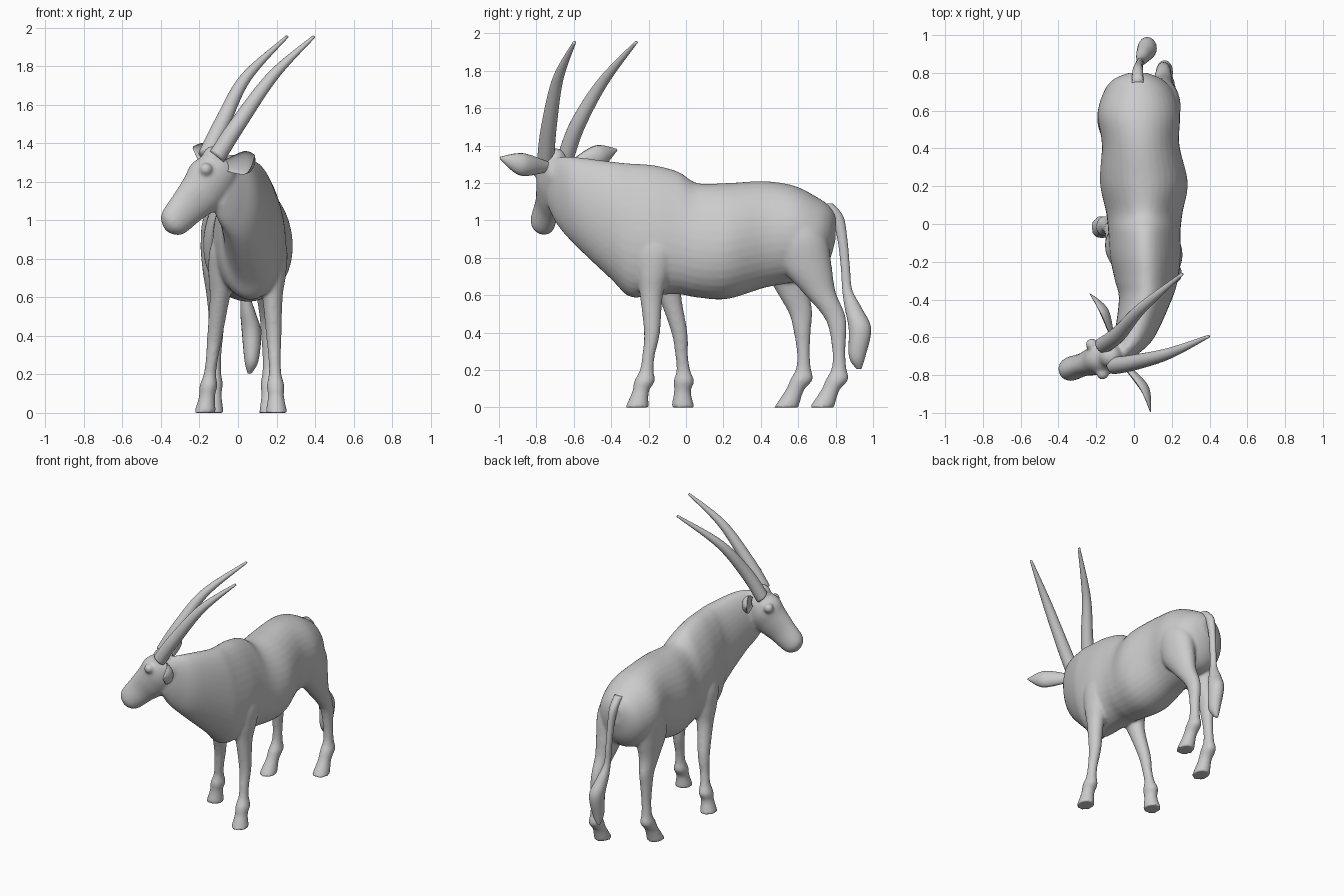
import bpy, bmesh, math
from mathutils import Vector

X, Y, Z = Vector((1, 0, 0)), Vector((0, 1, 0)), Vector((0, 0, 1))


def smooth_path(st, steps):
    """Catmull-Rom interpolation of station tuples."""
    out = []
    for i in range(len(st) - 1):
        p0, p1, p2, p3 = st[max(i - 1, 0)], st[i], st[i + 1], st[min(i + 2, len(st) - 1)]
        for k in range(steps):
            t = k / steps
            out.append([0.5 * (2 * b + (c - a) * t + (2 * a - 5 * b + 4 * c - d) * t * t
                               + (3 * b - a - 3 * c + d) * t ** 3)
                        for a, b, c, d in zip(p0, p1, p2, p3)])
    out.append(list(st[-1]))
    return out


def loft(bm, stations, a, b, seg=24, steps=6, cup=False):
    """Closed tube through stations (x, y, z, radius_a, radius_b, egg)."""
    rings = []
    for s in smooth_path(stations, steps):
        c, egg = Vector(s[:3]), (s[5] if len(s) > 5 else 0)
        ra, rb = max(s[3], 0.002), max(s[4], 0.002)
        ring = []
        for k in range(seg):
            co, si = math.cos(math.tau * k / seg), math.sin(math.tau * k / seg)
            depth = -0.45 * si if cup and si > 0 else si
            ring.append(bm.verts.new(c + a * ra * co * (1 - egg * si) + b * rb * depth))
        rings.append(ring)
    faces = [bm.faces.new(rings[0]), bm.faces.new(rings[-1])]
    for r, q in zip(rings, rings[1:]):
        for k in range(seg):
            n = (k + 1) % seg
            faces.append(bm.faces.new((r[k], r[n], q[n], q[k])))
    bmesh.ops.recalc_face_normals(bm, faces=faces)


def ball(bm, pos, r):
    res = bmesh.ops.create_uvsphere(bm, u_segments=20, v_segments=12, radius=r)
    bmesh.ops.translate(bm, verts=res["verts"], vec=pos)


def finish(bm, name):
    me = bpy.data.meshes.new(name)
    bm.to_mesh(me)
    bm.free()
    for p in me.polygons:
        p.use_smooth = True
    ob = bpy.data.objects.new(name, me)
    bpy.context.collection.objects.link(ob)
    return ob


body = bmesh.new()

# Torso and neck: y, centre x, half width, top z, bottom z
torso = [
    (0.80, 0.02, 0.05, 1.03, 0.90), (0.765, 0.02, 0.13, 1.08, 0.78),
    (0.70, 0.025, 0.185, 1.125, 0.70), (0.58, 0.025, 0.218, 1.185, 0.67),
    (0.42, 0.035, 0.205, 1.21, 0.64), (0.22, 0.052, 0.232, 1.20, 0.58),
    (0.06, 0.055, 0.20, 1.20, 0.588), (-0.04, 0.055, 0.188, 1.26, 0.605),
    (-0.17, 0.06, 0.185, 1.295, 0.60), (-0.30, 0.065, 0.165, 1.305, 0.592),
    (-0.40, 0.06, 0.14, 1.315, 0.685), (-0.60, 0.0, 0.108, 1.34, 0.875),
    (-0.69, -0.06, 0.08, 1.335, 0.98), (-0.74, -0.09, 0.04, 1.30, 1.08)]
loft(body, [(cx, y, (t + b) / 2, w, (t - b) / 2, 0.2 * math.exp(-((y + 0.08) / 0.3) ** 2))
            for y, cx, w, t, b in torso], X, Z, 36)

# Head, turned to one side
lat = Vector((0.35, -0.94, 0)).normalized()
up = Vector((-0.67, -0.25, 0.70)).normalized()
loft(body, [
    (-0.05, -0.67, 1.30, 0.05, 0.06), (-0.08, -0.68, 1.275, 0.08, 0.10),
    (-0.145, -0.70, 1.21, 0.095, 0.13), (-0.195, -0.72, 1.14, 0.08, 0.12),
    (-0.262, -0.742, 1.07, 0.062, 0.10), (-0.343, -0.77, 0.98, 0.062, 0.077),
    (-0.37, -0.78, 0.948, 0.02, 0.02)], lat, up)

# Brow bumps and crown
for side in (-1, 1):
    ball(body, Vector((-0.195, -0.715, 1.265)) + lat * side * 0.082, 0.033)
ball(body, (-0.125, -0.70, 1.325), 0.062)

# Legs as horizontal sections: y, z, radius x, radius y
front = [(-0.15, 0.98, 0.05, 0.08), (-0.16, 0.85, 0.085, 0.12), (-0.175, 0.72, 0.075, 0.092),
         (-0.185, 0.60, 0.053, 0.062), (-0.182, 0.40, 0.04, 0.043), (-0.20, 0.28, 0.032, 0.034),
         (-0.21, 0.20, 0.033, 0.037), (-0.222, 0.14, 0.046, 0.055),
         (-0.243, 0.085, 0.042, 0.045), (-0.262, 0.0, 0.057, 0.063)]
hind = [(0.60, 1.02, 0.07, 0.08), (0.615, 0.90, 0.10, 0.14), (0.645, 0.75, 0.085, 0.135),
        (0.71, 0.62, 0.06, 0.09), (0.782, 0.51, 0.044, 0.064), (0.81, 0.43, 0.039, 0.049),
        (0.817, 0.30, 0.032, 0.035), (0.818, 0.21, 0.034, 0.04), (0.808, 0.15, 0.045, 0.06),
        (0.77, 0.09, 0.042, 0.05), (0.726, 0.0, 0.056, 0.066)]


def leg(profile, foot_x, lean, shift):
    """Place a leg at foot_x, leaning with height and stepped along y by shift(z)."""
    loft(body, [(foot_x + lean * z, y + shift(z), z, rx, ry) for y, z, rx, ry in profile], X, Y)


leg(front, 0.2, -0.035, lambda z: 0)
leg(front, -0.172, 0.13, lambda z: 0.245 * (1 - z))
leg(hind, 0.165, -0.02, lambda z: 0)
leg(hind, -0.13, 0.04, lambda z: -0.19 * min(1, (1.05 - z) / 0.6))

# Fuse torso, head and legs into one skin
skin = finish(body, "body")
rm = skin.modifiers.new("fuse", "REMESH")
rm.mode, rm.voxel_size, rm.use_smooth_shade = "VOXEL", 0.01, True
sm = skin.modifiers.new("soften", "SMOOTH")
sm.factor, sm.iterations = 0.5, 7

# Tail with tuft: x, y, z, radius
tail = [(0.02, 0.75, 1.09, 0.03), (0.02, 0.808, 1.02, 0.028), (0.025, 0.836, 0.90, 0.022),
        (0.03, 0.852, 0.75, 0.02), (0.035, 0.862, 0.63, 0.022), (0.05, 0.895, 0.53, 0.038),
        (0.07, 0.93, 0.42, 0.05), (0.07, 0.915, 0.27, 0.036), (0.06, 0.925, 0.205, 0.01)]
bm = bmesh.new()
loft(bm, [(x, y, z, r, r * 1.2) for x, y, z, r in tail], X, Y, 20)
finish(bm, "tail")

# Long curved tapering horns
horns = {
    "left_horn": [(-0.11, -0.75, 1.33), (0, -0.733, 1.5), (0.185, -0.685, 1.755),
                  (0.395, -0.595, 1.955)],
    "right_horn": [(-0.165, -0.645, 1.33), (-0.08, -0.58, 1.51), (0.04, -0.445, 1.74),
                   (0.255, -0.265, 1.955)]}
for name, pts in horns.items():
    d = (Vector(pts[-1]) - Vector(pts[0])).normalized()
    a = d.cross(Y).normalized()
    bm = bmesh.new()
    loft(bm, [(*p, r, r) for p, r in ((p, 0.046 - 0.0042 * i * i) for i, p in enumerate(pts))],
         a, d.cross(a), 20, 10)
    finish(bm, name)

# Cupped leaf-shaped ears opening forwards
ears = {
    "left_ear": [(-0.07, -0.74, 1.285), (0.035, -0.88, 1.30), (0.085, -0.995, 1.335)],
    "right_ear": [(-0.125, -0.60, 1.30), (-0.18, -0.47, 1.343), (-0.235, -0.37, 1.378)]}
for name, pts in ears.items():
    d = (Vector(pts[-1]) - Vector(pts[0])).normalized()
    n = Vector((-0.85, -0.45, 0))
    n = (n - d * n.dot(d)).normalized()
    bm = bmesh.new()
    loft(bm, [(*p, w, w * 0.78) for p, w in zip(pts, (0.028, 0.06, 0.006))],
         d.cross(n), n, 28, 12, cup=True)
    finish(bm, name)
